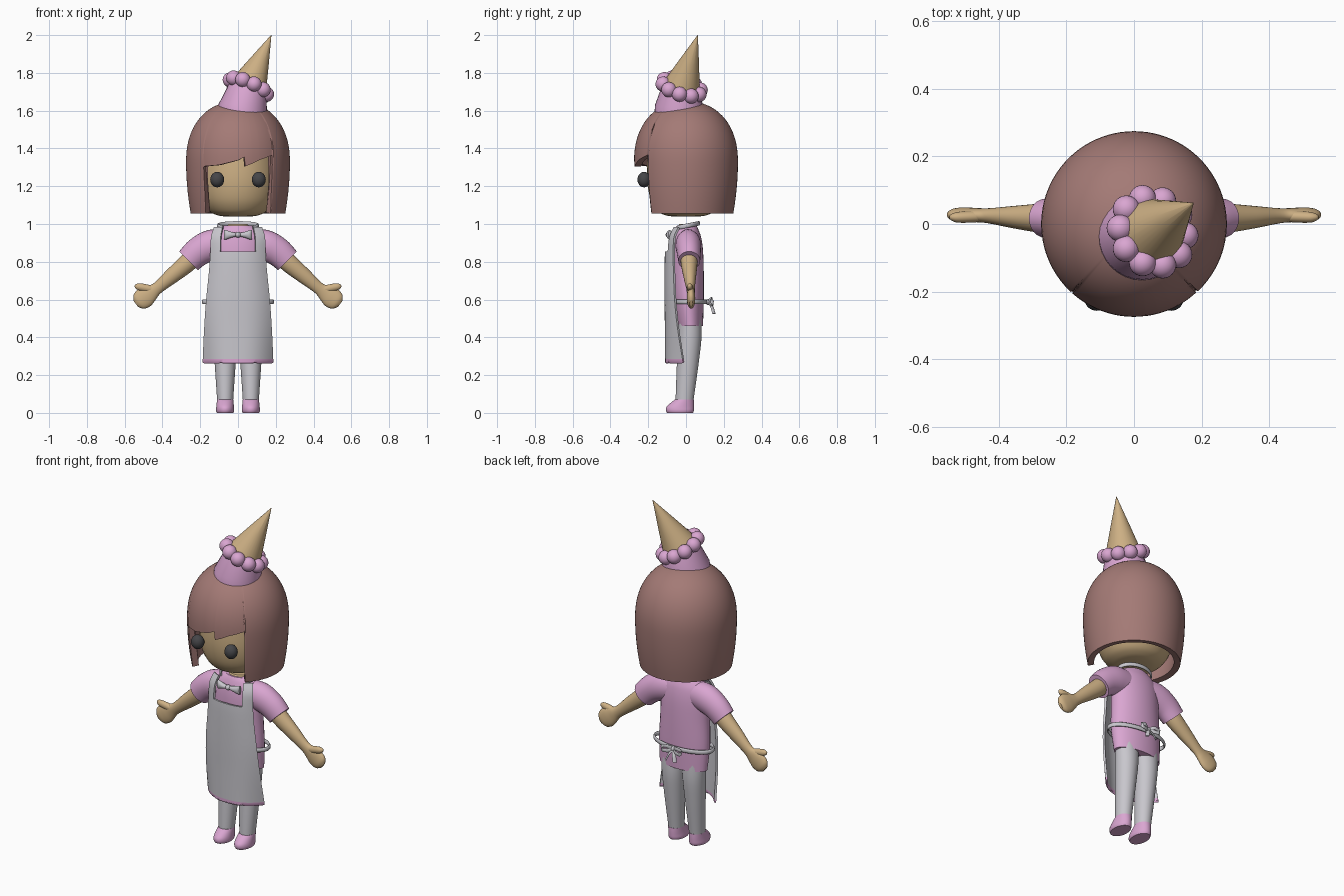
import bpy, bmesh, math
from mathutils import Vector as V

if "Cube" in bpy.data.objects:
    bpy.data.objects.remove(bpy.data.objects["Cube"])


def material(name, rgb):
    m = bpy.data.materials.new(name)
    m.diffuse_color = (*rgb, 1)
    m.use_nodes = True
    m.node_tree.nodes["Principled BSDF"].inputs["Base Color"].default_value = m.diffuse_color
    return m


PINK = material("pink", (0.70, 0.38, 0.64))
TAN = material("tan", (0.62, 0.44, 0.235))
BROWN = material("brown hair", (0.37, 0.195, 0.18))
WHITE = material("pale grey", (0.58, 0.57, 0.61))
DARK = material("dark grey", (0.06, 0.06, 0.065))


def finish(name, bm, *mats, angle=40, solid=0, offset=0):
    bmesh.ops.remove_doubles(bm, verts=bm.verts, dist=0.0003)
    bmesh.ops.recalc_face_normals(bm, faces=bm.faces)
    me = bpy.data.meshes.new(name)
    bm.to_mesh(me)
    bm.free()
    ob = bpy.data.objects.new(name, me)
    bpy.context.collection.objects.link(ob)
    for m in mats:
        me.materials.append(m)
    bpy.ops.object.select_all(action='DESELECT')
    ob.select_set(True)
    bpy.context.view_layer.objects.active = ob
    if solid:
        mod = ob.modifiers.new("thickness", 'SOLIDIFY')
        mod.thickness, mod.offset = solid, offset
        bpy.ops.object.modifier_apply(modifier=mod.name)
    bpy.ops.object.shade_smooth_by_angle(angle=math.radians(angle))
    return ob


def smooth(rows, n=5):
    """Catmull-Rom resampling of tuples."""
    out = []
    for i in range(len(rows) - 1):
        a, b, c, d = (rows[max(0, min(len(rows) - 1, i + k))] for k in (-1, 0, 1, 2))
        for j in range(n):
            t = j / n
            out.append(tuple(q + .5 * t * (r - p + t * (2 * p - 5 * q + 4 * r - s + t * (3 * (q - r) + s - p)))
                             for p, q, r, s in zip(a, b, c, d)))
    return out + [tuple(rows[-1])]


def loft(name, mat, rings, seg=32, caps=True, angle=40):
    """Skin over elliptical rings given as (centre, u, v)."""
    bm = bmesh.new()
    loops = []
    for c, u, v in rings:
        loops.append([bm.verts.new(c + u * math.cos(k * math.tau / seg) + v * math.sin(k * math.tau / seg))
                      for k in range(seg)])
    for a, b in zip(loops, loops[1:]):
        for k in range(seg):
            bm.faces.new((a[k], a[k - 1], b[k - 1], b[k]))
    if caps:
        bm.faces.new(loops[0])
        bm.faces.new(loops[-1])
    return finish(name, bm, mat, angle=angle)


def stack(name, mat, rows, x=0, n=5):
    """Rows of (z, half width, y front, y back)."""
    loft(name, mat, [(V((x, (f + b) / 2, z)), V((w, 0, 0)), V((0, (b - f) / 2, 0)))
                     for z, w, f, b in smooth(rows, n)])


def limb(name, mat, rows, s=1):
    """Rows of (x, z, radius in xz, radius in y, y)."""
    p = smooth(rows)
    rings = []
    for i, (x, z, ru, rv, y) in enumerate(p):
        a, b = p[max(0, i - 1)], p[min(len(p) - 1, i + 1)]
        d = V((b[0] - a[0], 0, b[1] - a[1])).normalized()
        rings.append((V((s * x, y, z)), V((-s * d.z, 0, d.x)) * ru, V((0, rv, 0))))
    loft(name, mat, rings, 24)


def ball(name, mat, loc, r):
    bm = bmesh.new()
    bmesh.ops.create_uvsphere(bm, u_segments=24, v_segments=14, radius=1)
    for v in bm.verts:
        v.co = V((v.co.x * r[0], v.co.y * r[1], v.co.z * r[2])) + V(loc)
    finish(name, bm, mat, angle=180)


def band(name, mat, pts, h, t):
    """Flat ribbon through points: half height h, half thickness t."""
    p = [V(q) for q in smooth(pts, 4)]
    rings = []
    for i, c in enumerate(p):
        d = (p[min(len(p) - 1, i + 1)] - p[max(0, i - 1)]).normalized()
        side = d.cross(V((0, 0, 1)))
        side = side.normalized() if side.length > .05 else V((0, 1, 0))
        rings.append((c, side * t, side.cross(d).normalized() * h))
    loft(name, mat, rings, 10, angle=60)


# Head and eyes
stack("head", TAN, [(1.04, .07, -.07, .07), (1.048, .115, -.115, .115), (1.075, .16, -.155, .16),
                    (1.14, .197, -.19, .2), (1.25, .21, -.207, .21), (1.42, .2, -.2, .2)])
for s in (-1, 1):
    ball("eye", DARK, (s * .11, -.222, 1.235), (.037, .035, .041))

# Bobbed hair: a dome whose lower edge follows the fringe and side locks
EDGE = [(-180, 1.055), (-43, 1.055), (-41.5, 1.305), (-22, 1.312), (0, 1.337), (7, 1.355), (8, 1.305),
        (15, 1.318), (25, 1.34), (42, 1.365), (43.5, 1.055), (180, 1.055)]


def hair_edge(a):
    for (a0, z0), (a1, z1) in zip(EDGE, EDGE[1:]):
        if a <= a1:
            return z0 + (z1 - z0) * (a - a0) / (a1 - a0)


def hair_radius(z):
    if z > 1.33:
        return .275 * max(0, 1 - ((z - 1.33) / .32) ** 2.2) ** (1 / 2.2)
    return .275 - .025 * ((1.33 - z) / .275) ** 2


bm = bmesh.new()
cols = []
for a in sorted(set(range(-180, 181, 4)) | {e[0] for e in EDGE}):
    zb, t = hair_edge(a), math.radians(a)
    col = []
    for i in range(29):
        z = 1.65 - (1.65 - zb) * (i / 28) ** 2
        r = hair_radius(z)
        col.append(bm.verts.new((r * math.sin(t), -r * math.cos(t), z)))
    cols.append(col)
for a, b in zip(cols, cols[1:]):
    for i in range(28):
        bm.faces.new((a[i], a[i + 1], b[i + 1], b[i]))
finish("hair", bm, BROWN, solid=.035, offset=-1)

# Tilted hat: band, cone and ring of bobbles
axis = V((.43, .29, 1)).normalized()
u = (V((1, 0, 0)) - axis * axis.x).normalized()
v = axis.cross(u)
mid = V((.055, -.023, 1.725))
loft("hat_band", PINK, [(V((.022, -.037, 1.585)), V((.13, 0, 0)), V((0, .13, 0))),
                        (V((.025, -.036, 1.625)), V((.128, 0, -.01)), V((0, .128, -.006))),
                        (mid, u * .1, v * .1)])
tip = V((.176, .062, 2.0))
loft("hat_cone", TAN, [(mid, u * .1, v * .1), (mid.lerp(tip, .5), u * .051, v * .051), (tip, u * .001, v * .001)])
for k in range(10):
    a = math.radians(36 * k)
    ball("hat_bobble", PINK, mid + (u * math.cos(a) + v * math.sin(a)) * .104, (.04, .04, .04))

# Shirt and neck
stack("shirt", PINK, [(.46, .15, -.045, .09), (.6, .158, -.07, .094), (.75, .152, -.08, .094), (.86, .15, -.08, .09),
                      (.93, .14, -.072, .08), (.97, .11, -.06, .066), (.992, .075, -.048, .055)])
stack("neck", TAN, [(.95, .06, -.045, .05), (.985, .058, -.042, .048), (1.0, .05, -.035, .042)])

for s in (-1, 1):
    # Sleeves, arms and hands
    limb("sleeve", PINK, [(.05, .895, .075, .06, .01), (.14, .887, .083, .068, .012),
                          (.21, .853, .077, .064, .015), (.262, .805, .07, .058, .017)], s)
    limb("arm", TAN, [(.24, .82, .05, .045, .015), (.28, .783, .048, .043, .017), (.35, .725, .041, .034, .02),
                      (.425, .662, .032, .023, .024), (.46, .637, .044, .021, .026), (.495, .611, .055, .022, .027),
                      (.525, .589, .046, .02, .027), (.541, .577, .02, .009, .027)], s)
    limb("thumb", TAN, [(.43, .65, .012, .012, .023), (.47, .657, .02, .017, .022),
                        (.52, .667, .019, .016, .02), (.54, .671, .012, .01, .02), (.547, .672, .003, .003, .02)], s)
    # Trousers and shoes
    stack("trouser_leg", WHITE, [(.06, .042, -.054, .04), (.075, .043, -.055, .041), (.27, .056, -.048, .068),
                                 (.4, .064, -.042, .082), (.5, .068, -.035, .08)], s * .068)
    stack("shoe", PINK, [(0, .044, -.1, .037), (.012, .048, -.106, .042), (.03, .047, -.104, .043),
                         (.05, .045, -.085, .043), (.07, .043, -.06, .042)], s * .068, 3)

# Apron: curved sheet with cut-out bib and pink hem, rows (z, half width, y front, wrap)
rows = smooth([(.27, .182, -.105, .092), (.285, .182, -.105, .09), (.45, .175, -.106, .065), (.6, .165, -.108, .052),
               (.75, .15, -.108, .046), (.853, .143, -.105, .042), (.93, .14, -.094, .035), (.98, .125, -.072, .035)], 4)
N = 28
bm = bmesh.new()
grid = [[bm.verts.new((w * t, y + d * abs(t) ** 2.6, z)) for t in [-1 + 2 * k / N for k in range(N + 1)]]
        for z, w, y, d in rows]
for a, b in zip(grid, grid[1:]):
    for k in range(N):
        if a[0].co.z > .85 and 5 <= k < N - 5:
            continue
        f = bm.faces.new((a[k], a[k + 1], b[k + 1], b[k]))
        f.material_index = int(b[0].co.z < .287)
finish("apron", bm, WHITE, PINK, solid=.012)


def arc(rx, ry, yc, z, slope, a0, a1, n=16):
    pts = []
    for i in range(n + 1):
        t = math.radians(a0 + (a1 - a0) * i / n)
        y = yc + ry * math.sin(t)
        pts.append((rx * math.cos(t), y, z + slope * y))
    return pts


# Neck loop, waist tie and back bow
band("neck_loop", WHITE, arc(.105, .068, .0, .99, .2, -40, 220), .012, .006)
band("waist_tie", WHITE, arc(.185, .088, .018, .588, 0, -62, 242, 20), .013, .006)
for s in (-1, 1):
    band("back_bow_loop", WHITE, [(0, .115, .588), (s * .03, .135, .602), (s * .058, .135, .596),
                                  (s * .055, .142, .578), (s * .025, .135, .578), (0, .118, .585)], .011, .004)
    band("back_bow_tail", WHITE, [(0, .115, .586), (s * .015, .135, .565), (s * .03, .148, .525)], .004, .011)
    # Bow tie at the collar
    limb("bow_tie_wing", WHITE, [(.004, .943, .009, .01, -.088), (.03, .943, .014, .015, -.09),
                                 (.06, .943, .024, .015, -.088), (.073, .943, .026, .008, -.085)], s)
ball("back_bow_knot", WHITE, (0, .117, .587), (.015, .014, .016))
ball("bow_tie_knot", WHITE, (0, -.092, .943), (.015, .016, .015))
